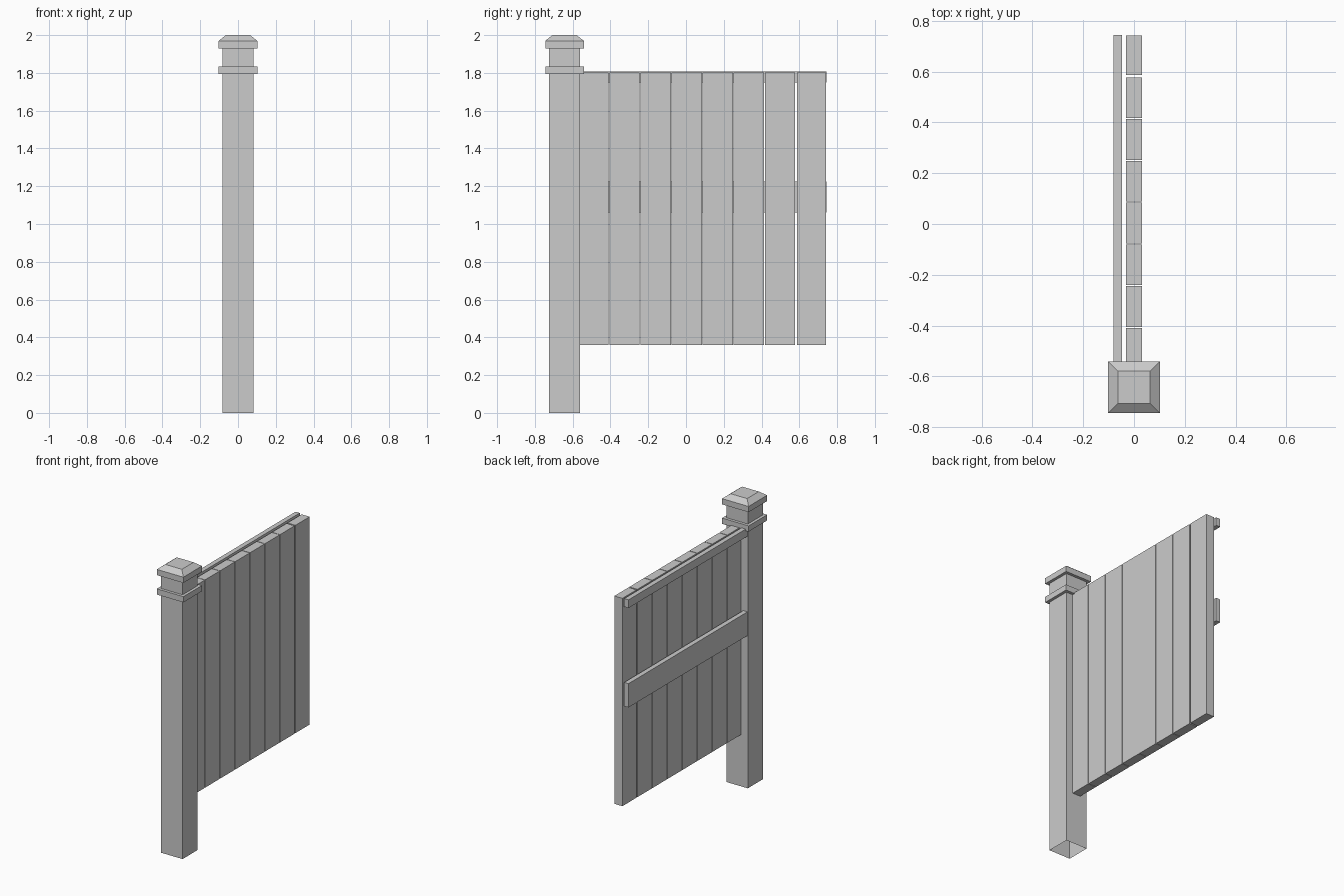
import bpy, bmesh

if "Cube" in bpy.data.objects:
    bpy.data.objects.remove(bpy.data.objects["Cube"])

POST_Y = -0.643


def make_object(name, bm):
    bmesh.ops.recalc_face_normals(bm, faces=bm.faces)
    mesh = bpy.data.meshes.new(name)
    bm.to_mesh(mesh)
    bm.free()
    obj = bpy.data.objects.new(name, mesh)
    bpy.context.collection.objects.link(obj)
    return obj


def box(name, x0, x1, y0, y1, z0, z1):
    bm = bmesh.new()
    bmesh.ops.create_cube(bm, size=1)
    for v in bm.verts:
        v.co.x = x0 if v.co.x < 0 else x1
        v.co.y = y0 if v.co.y < 0 else y1
        v.co.z = z0 if v.co.z < 0 else z1
    return make_object(name, bm)


def square_loft(name, profile, cap_top):
    """Stack square rings from (half width, height) pairs; the bottom stays open."""
    bm = bmesh.new()
    rings = [[bm.verts.new((sx * r, POST_Y + sy * r, z))
              for sx, sy in ((-1, -1), (1, -1), (1, 1), (-1, 1))]
             for r, z in profile]
    for a, b in zip(rings, rings[1:]):
        for i in range(4):
            j = (i + 1) % 4
            bm.faces.new((a[i], a[j], b[j], b[i]))
    if cap_top:
        bm.faces.new(rings[-1])
    return make_object(name, bm)


# Square post, open underneath, with its stepped cap
square_loft("post", [(0.082, 0), (0.082, 1.80)], False)
square_loft("post_cap", [(0.082, 1.795), (0.102, 1.795), (0.102, 1.835),
                         (0.082, 1.835), (0.082, 1.93), (0.102, 1.93),
                         (0.102, 1.97), (0.064, 2.0)], True)

# Vertical boards with thin gaps
edges = [-0.572 + 0.1645 * i for i in range(9)]
for i, (y0, y1) in enumerate(zip(edges, edges[1:])):
    start = y0 + (0.007 if i == 7 else 0.002)
    box(f"board_{i + 1}", -0.031, 0.031, start, y1 - 0.002, 0.36, 1.803)

# Horizontal rails behind the boards
for name, z0, z1 in (("middle_rail", 1.06, 1.225), ("top_rail", 1.75, 1.807)):
    box(name, -0.08, -0.047, -0.57, 0.745, z0, z1)
